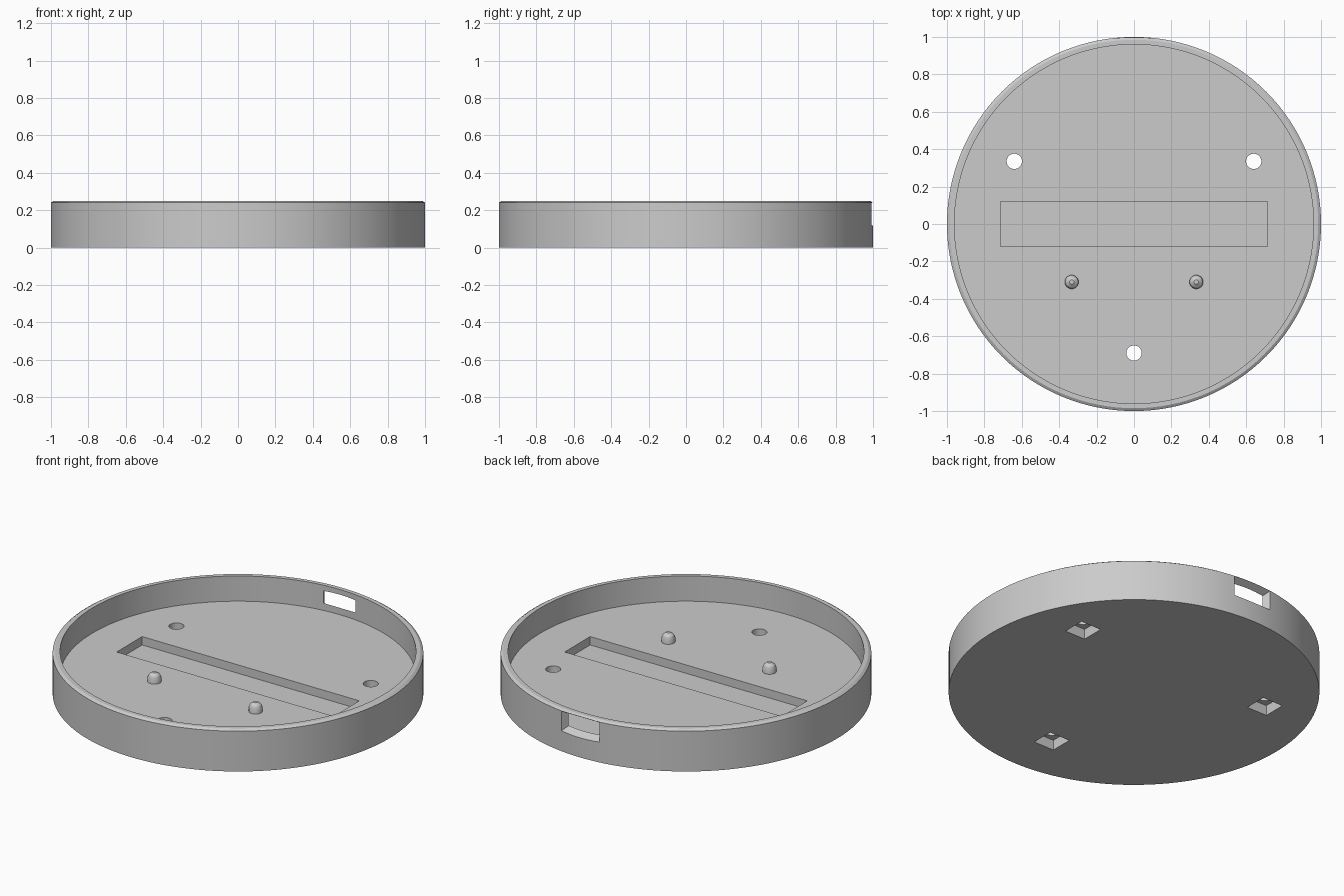
import bpy, bmesh, math

if "Cube" in bpy.data.objects:
    bpy.data.objects.remove(bpy.data.objects["Cube"], do_unlink=True)

FLOOR = 0.10
HEIGHT = 0.25

grey = bpy.data.materials.new("plain grey")
grey.use_nodes = True
colour = (0.6, 0.6, 0.6, 1)
grey.diffuse_color = colour
grey.node_tree.nodes["Principled BSDF"].inputs["Base Color"].default_value = colour


def make_object(name, bm):
    bmesh.ops.recalc_face_normals(bm, faces=bm.faces[:])
    mesh = bpy.data.meshes.new(name)
    bm.to_mesh(mesh)
    bm.free()
    mesh.materials.append(grey)
    obj = bpy.data.objects.new(name, mesh)
    bpy.context.collection.objects.link(obj)
    return obj


def lathe(name, profile, segments, location=(0, 0, 0)):
    """Solid of revolution from a closed-off (radius, height) profile."""
    bm = bmesh.new()
    rings = []
    for r, z in profile:
        if r == 0:
            rings.append([bm.verts.new((0, 0, z))] * segments)
            continue
        angles = [2 * math.pi * i / segments for i in range(segments)]
        rings.append([bm.verts.new((r * math.cos(a), r * math.sin(a), z)) for a in angles])
    for low, high in zip(rings, rings[1:]):
        for i in range(segments):
            j = (i + 1) % segments
            corners = list(dict.fromkeys((low[i], low[j], high[j], high[i])))
            bm.faces.new(corners)
    bmesh.ops.dissolve_limit(bm, angle_limit=0.001, verts=bm.verts[:], edges=bm.edges[:])
    obj = make_object(name, bm)
    obj.location = location
    return obj


def box(name, centre, size):
    bm = bmesh.new()
    bmesh.ops.create_cube(bm, size=1)
    for v in bm.verts:
        v.co = [c + s * k for c, s, k in zip(centre, size, v.co)]
    return make_object(name, bm)


def smooth(obj):
    bpy.ops.object.select_all(action="DESELECT")
    obj.select_set(True)
    bpy.context.view_layer.objects.active = obj
    bpy.ops.object.shade_smooth_by_angle(angle=math.radians(25))


# Round tray with a chamfered rim
tray = lathe("tray", [(0, 0), (1, 0), (1, 0.24), (0.985, HEIGHT), (0.96, HEIGHT),
                      (0.96, FLOOR), (0, FLOOR)], 128)

# Long shallow slot in the floor
cutters = [box("slot_cutter", (0, 0, 0.1), (1.43, 0.24, 0.1))]

# Through holes with square pockets underneath
for x, y in ((-0.64, 0.335), (0.64, 0.335), (0, -0.69)):
    cutters.append(lathe("hole_cutter", [(0, -0.05), (0.041, -0.05), (0.041, 0.15), (0, 0.15)],
                         32, (x, y, 0)))
    cutters.append(box("pocket_cutter", (x, y, 0), (0.134, 0.134, 0.12)))

# Port window in the back wall, flaring outwards
port = box("port_cutter", (0, 0.97, 0.18), (1, 0.1, 1))
for v in port.data.vertices:
    outer = v.co.y > 0.97
    v.co.x = math.copysign(0.141 if outer else 0.085, v.co.x)
    v.co.z = 0.18 + math.copysign(0.075 if outer else 0.016, v.co.z - 0.18)
cutters.append(port)

for cutter in cutters:
    cutter.hide_render = True
    mod = tray.modifiers.new(cutter.name, "BOOLEAN")
    mod.operation = "DIFFERENCE"
    mod.solver = "EXACT"
    mod.object = cutter

# Bake the cuts, then drop the cutters
bpy.context.view_layer.update()
baked = bpy.data.meshes.new_from_object(tray.evaluated_get(bpy.context.evaluated_depsgraph_get()))
tray.modifiers.clear()
tray.data = baked
for cutter in cutters:
    bpy.data.objects.remove(cutter, do_unlink=True)
smooth(tray)

# Locating pins with tapered tips
for side, x in (("right", -0.333), ("left", 0.333)):
    pin = lathe(side + "_pin", [(0, -0.01), (0.037, -0.01), (0.037, 0.027), (0.03, 0.042),
                                (0.012, 0.056), (0, 0.056)], 32, (x, -0.31, FLOOR))
    smooth(pin)
